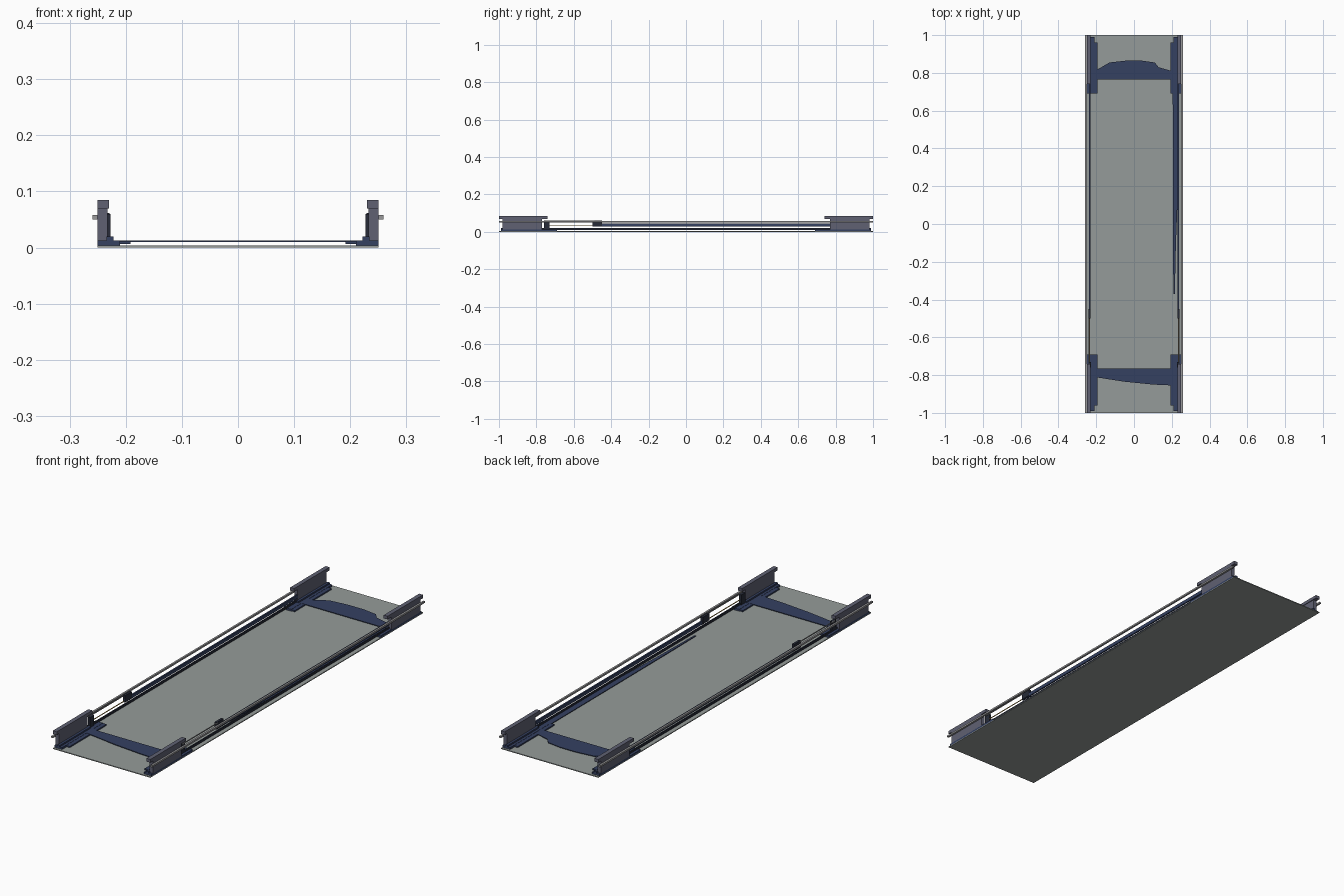
import bpy, bmesh

cube = bpy.data.objects.get("Cube")
if cube:
    bpy.data.objects.remove(cube)


def material(name, rgb):
    m = bpy.data.materials.new(name)
    m.use_nodes = True
    m.diffuse_color = (*rgb, 1)
    m.node_tree.nodes["Principled BSDF"].inputs["Base Color"].default_value = (*rgb, 1)
    return m


PANEL = material("grey green panel", (0.30, 0.33, 0.32))
SLATE = material("slate metal", (0.115, 0.12, 0.17))
NAVY = material("navy metal", (0.035, 0.052, 0.12))
STEEL = material("light steel", (0.32, 0.32, 0.33))
BLACK = material("dark rubber", (0.02, 0.024, 0.04))
AMBER = material("amber rod", (0.55, 0.33, 0.06))


def prism(name, outline, z0, z1, mat):
    """Extrude a plan outline from z0 to z1."""
    bm = bmesh.new()
    face = bm.faces.new([bm.verts.new((x, y, z0)) for x, y in outline])
    grown = bmesh.ops.extrude_face_region(bm, geom=[face])["geom"]
    for v in grown:
        if isinstance(v, bmesh.types.BMVert):
            v.co.z = z1
    bmesh.ops.recalc_face_normals(bm, faces=bm.faces)
    mesh = bpy.data.meshes.new(name)
    bm.to_mesh(mesh)
    bm.free()
    mesh.materials.append(mat)
    ob = bpy.data.objects.new(name, mesh)
    bpy.context.collection.objects.link(ob)
    return ob


def box(name, x, y, z, mat):
    outline = [(x[0], y[0]), (x[1], y[0]), (x[1], y[1]), (x[0], y[1])]
    return prism(name, outline, z[0], z[1], mat)


# Base panel
box("base_panel", (-0.25, 0.25), (-1, 1), (0, 0.004), PANEL)

for side, s in (("left", 1), ("right", -1)):

    def part(name, x, y, z, mat):
        box(f"{side}_{name}", sorted(s * v for v in x), sorted(y), z, mat)

    # Full length rails and the sill between the brackets
    part("outer_rail", (0.25, 0.259), (-1, 1), (0.05, 0.058), STEEL)
    part("lower_seal", (0.232, 0.238), (-0.77, 0.77), (0.011, 0.021), BLACK)
    part("side_strip", (0.231, 0.238), (-0.5, 0.77), (0.029, 0.045), NAVY)

    # Tensioner: posts and rods in the open bay
    part("tension_post", (0.229, 0.24), (-0.5, -0.45), (0.03, 0.062), BLACK)
    part("bracket_post", (0.227, 0.238), (-0.76, -0.73), (0.012, 0.06), BLACK)
    part("tension_rod", (0.233, 0.236), (-0.75, -0.49), (0.034, 0.037), AMBER)
    part("guide_rod", (0.238, 0.241), (-0.75, -0.49), (0.056, 0.06), STEEL)

    # End brackets: head, web, foot and inner ledge
    for end, e in (("rear", 1), ("front", -1)):
        part(f"{end}_bracket_head", (0.23, 0.25), (e * 0.74, e), (0.07, 0.085), SLATE)
        part(f"{end}_bracket_web", (0.233, 0.25), (e * 0.77, e * 0.98), (0.012, 0.07), SLATE)
        part(f"{end}_bracket_foot", (0.21, 0.25), (e * 0.69, e * 0.99), (0.004, 0.013), NAVY)
        part(f"{end}_foot_lip", (0.222, 0.234), (e * 0.76, e * 0.99), (0.013, 0.02), NAVY)
        part(f"{end}_inner_ledge", (0.192, 0.21), (e * 0.75, e * 0.96), (0.006, 0.012), NAVY)
        part(f"{end}_ledge_pad", (0.192, 0.21), (e * 0.69, e * 0.75), (0.006, 0.012), NAVY)

# Cross sheets joining the brackets
prism("rear_cross_sheet",
      [(-0.21, 0.765), (0.21, 0.765), (0.2, 0.81), (0.13, 0.83), (0.11, 0.855),
       (0.04, 0.865), (-0.04, 0.865), (-0.13, 0.855), (-0.19, 0.82), (-0.21, 0.82)],
      0.01, 0.013, NAVY)
prism("front_cross_sheet",
      [(-0.21, -0.765), (0.21, -0.765), (0.21, -0.855), (0.1, -0.85),
       (-0.05, -0.835), (-0.21, -0.81)],
      0.01, 0.013, NAVY)

# Tapered sheet along the left side
prism("left_tapered_sheet",
      [(0.205, 0.7), (0.207, -0.2), (0.209, -0.37), (0.216, -0.37),
       (0.222, -0.1), (0.234, 0.2), (0.234, 0.7)],
      0.01, 0.013, NAVY)
